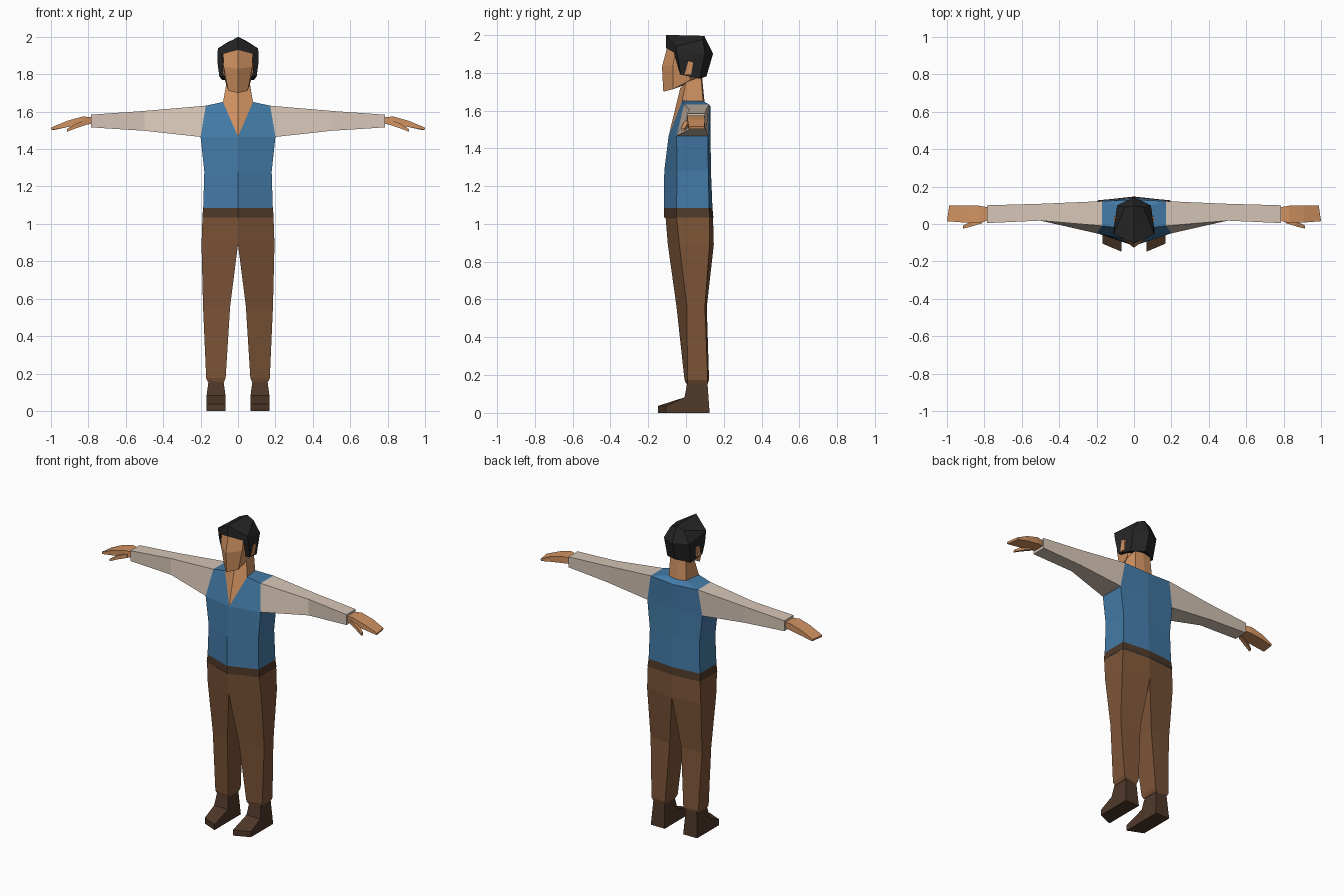
import bpy, bmesh

if "Cube" in bpy.data.objects:
    bpy.data.objects.remove(bpy.data.objects["Cube"])


def material(name, hex_code):
    rgb = [int(hex_code[i:i + 2], 16) / 255 for i in (0, 2, 4)]
    lin = [c / 12.92 if c <= 0.04045 else ((c + 0.055) / 1.055) ** 2.4 for c in rgb]
    m = bpy.data.materials.new(name)
    m.diffuse_color = (*lin, 1)
    m.use_nodes = True
    m.node_tree.nodes["Principled BSDF"].inputs["Base Color"].default_value = m.diffuse_color
    return m


SKIN = material("skin", "D29362")
HAIR = material("black hair", "262626")
BLUE = material("blue vest", "437AA6")
CLOTH = material("cream cloth", "D6C5B6")
BROWN = material("brown trousers", "7D5538")
DARK = material("dark leather", "4E3829")


def part(name, points, faces, mat):
    """Mesh from right-half points, mirrored across x = 0 and welded."""
    bm = bmesh.new()
    for side in (1, -1):
        vs = [bm.verts.new((side * x, y, z)) for x, y, z in points]
        for f in faces:
            bm.faces.new([vs[i] for i in f[::side]])
    bmesh.ops.remove_doubles(bm, verts=bm.verts, dist=1e-5)
    bmesh.ops.recalc_face_normals(bm, faces=bm.faces)
    me = bpy.data.meshes.new(name)
    bm.to_mesh(me)
    bm.free()
    me.materials.append(mat)
    ob = bpy.data.objects.new(name, me)
    bpy.context.collection.objects.link(ob)
    return ob


def loft(name, rings, mat, closed=True, caps=True):
    """Skin a list of rings; open rings run from front centre to back centre."""
    n = len(rings[0])
    faces = []
    for r in range(len(rings) - 1):
        for i in range(n if closed else n - 1):
            j = (i + 1) % n
            faces.append((r * n + i, r * n + j, (r + 1) * n + j, (r + 1) * n + i))
    if caps:
        last = (len(rings) - 1) * n
        faces += [tuple(range(n))[::-1], tuple(range(last, last + n))]
    return part(name, [p for ring in rings for p in ring], faces, mat)


def body_ring(z, w, front, front_corner, back_corner, back, inner=0):
    return [(inner, front, z), (w, front_corner, z), (w, back_corner, z), (inner, back, z)]


def limb_ring(x, y0, y1, top, bottom):
    return [(x, y0, top), (x, y1, top), (x, y1, bottom), (x, y0, bottom)]


# Trousers: hips and tapered legs with a turned-in hem
hip = body_ring(1.035, 0.19, -0.108, -0.05, 0.125, 0.143)
crotch = body_ring(0.89, 0.195, -0.096, -0.035, 0.125, 0.147)
loft("hips", [hip, crotch], BROWN, closed=False, caps=False)
loft("legs", [
    crotch,
    body_ring(0.56, 0.187, -0.05, 0.005, 0.1, 0.11, 0.042),
    body_ring(0.175, 0.17, -0.008, 0.008, 0.115, 0.122, 0.066),
    body_ring(0.155, 0.16, 0.0, 0.012, 0.11, 0.115, 0.075)], BROWN)

# Belt
waist = body_ring(1.085, 0.186, -0.116, -0.05, 0.122, 0.14)
loft("belt", [body_ring(1.035, 0.191, -0.116, -0.052, 0.127, 0.145), waist],
     DARK, closed=False, caps=False)

# Vest: lower body, then chest with V neck and shoulders
chest = body_ring(1.465, 0.2, -0.092, -0.05, 0.115, 0.13)
loft("vest_body", [waist, body_ring(1.28, 0.18, -0.115, -0.047, 0.118, 0.132), chest],
     BLUE, closed=False, caps=False)
shoulder_front, shoulder_back = (0.172, -0.01, 1.632), (0.172, 0.122, 1.632)
neck_ring = [chest[0], (0.08, -0.02, 1.652), (0.062, 0.09, 1.65), (0, 0.098, 1.645)]
part("vest_shoulders",
     chest + [shoulder_front, shoulder_back, (0, 0.13, 1.622)] + neck_ring[1:],
     [(0, 1, 4, 7), (1, 2, 5, 4), (2, 3, 6, 5), (4, 5, 8, 7), (5, 6, 9, 8)], BLUE)

# Sleeves
loft("sleeves", [
    [shoulder_front, shoulder_back, chest[2], chest[1]],
    limb_ring(0.5, 0.018, 0.108, 1.604, 1.498),
    limb_ring(0.785, 0.005, 0.1, 1.584, 1.516)], CLOTH)

# Hands and thumbs
loft("hands", [
    limb_ring(0.77, 0.02, 0.088, 1.57, 1.535),
    limb_ring(0.83, 0.006, 0.098, 1.574, 1.53),
    limb_ring(0.91, 0.008, 0.1, 1.552, 1.518),
    [(1.0, 0.015, 1.515), (0.988, 0.098, 1.515),
     (0.985, 0.098, 1.502), (0.997, 0.015, 1.502)]], SKIN)
loft("thumbs", [
    limb_ring(0.81, 0.005, 0.035, 1.555, 1.53),
    limb_ring(0.865, -0.012, 0.015, 1.538, 1.512),
    limb_ring(0.915, -0.025, -0.008, 1.506, 1.492)], SKIN)

# Neck with the open chest
loft("neck", [neck_ring, [(0, -0.03, 1.72), (0.062, 0.0, 1.75),
                          (0.058, 0.08, 1.78), (0, 0.085, 1.78)]],
     SKIN, closed=False)

# Face
loft("face", [
    [(0, -0.12, 1.7), (0.052, -0.07, 1.712), (0.068, 0.02, 1.76), (0, 0.06, 1.76)],
    [(0, -0.127, 1.83), (0.077, -0.068, 1.84), (0.08, 0.03, 1.83), (0, 0.09, 1.83)],
    [(0, -0.1, 1.935), (0.08, -0.055, 1.925), (0.08, 0.03, 1.93), (0, 0.09, 1.93)]],
    SKIN, closed=False)

# Hair: fringe, crown, sides and back
hair = [
    (0, -0.105, 1.93), (0.085, -0.065, 1.908),                       # fringe edge
    (0, -0.105, 2.0), (0.108, -0.055, 1.938),                        # front crest
    (0, 0.097, 1.995), (0.05, 0.09, 1.975),                          # crown
    (0.11, -0.04, 1.865), (0.09, 0.1, 1.9), (0, 0.143, 1.9),         # widest line
    (0.078, -0.03, 1.79), (0.1, -0.028, 1.79), (0.085, 0.072, 1.768),
    (0, 0.108, 1.78), (0, 0.03, 1.79)]                               # lower edge
part("hair", hair, [
    (0, 1, 3, 2), (2, 3, 5, 4), (3, 7, 5), (4, 5, 7, 8), (1, 9, 10, 6, 3),
    (3, 6, 7), (6, 10, 11, 7), (7, 11, 12, 8), (9, 13, 12, 11, 10)], HAIR)

# Ears
ear = [(-0.008, 1.79), (0.012, 1.86), (0.04, 1.855), (0.03, 1.79)]
loft("ears", [[(0.07, y, z) for y, z in ear],
              [(0.106 if z > 1.8 else 0.101, y, z) for y, z in ear]], SKIN)

# Boots: side profile, with the toe reaching further forward on the inner side
def boot_side(x_top, x_sole, toe):
    return [(x_top, 0.113, 0.165), (x_sole, 0.125, 0), (x_sole, toe, 0),
            (x_sole, toe, 0.037), (x_sole, -0.008, 0.082), (x_top, 0.008, 0.165)]


loft("boots", [boot_side(0.078, 0.067, -0.148), boot_side(0.157, 0.168, -0.105)], DARK)
